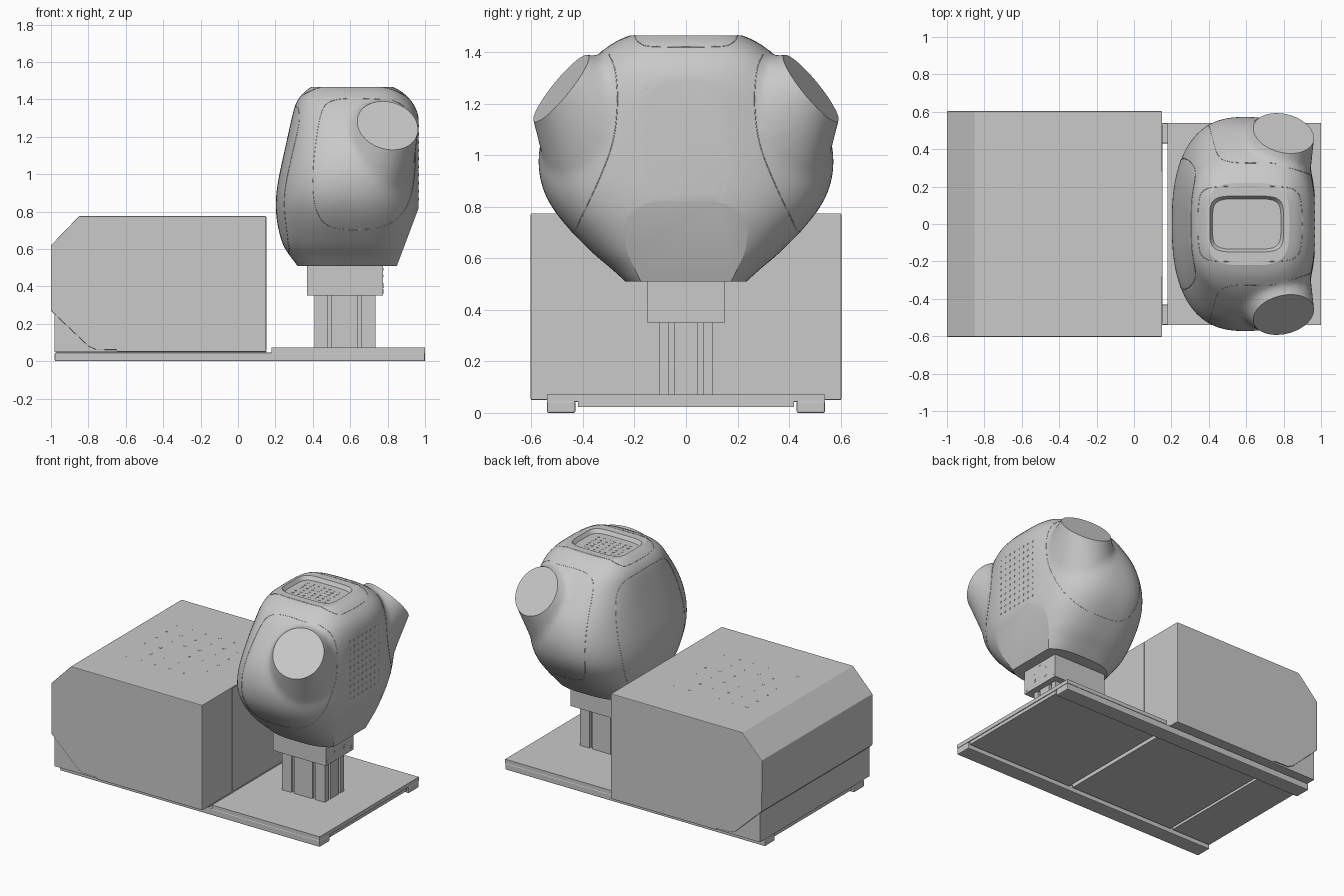
import bpy, bmesh, math
from mathutils import Vector, Matrix
from mathutils.bvhtree import BVHTree

cube = bpy.data.objects.get("Cube")
if cube:
    bpy.data.objects.remove(cube, do_unlink=True)

GREY = bpy.data.materials.new("plain grey")
GREY.use_nodes = True
GREY.diffuse_color = (.585, .585, .585, 1)
GREY.node_tree.nodes["Principled BSDF"].inputs["Base Color"].default_value = GREY.diffuse_color


def finish(name, bm, bevel=0.0):
    bmesh.ops.recalc_face_normals(bm, faces=bm.faces)
    me = bpy.data.meshes.new(name)
    bm.to_mesh(me)
    bm.free()
    me.materials.append(GREY)
    ob = bpy.data.objects.new(name, me)
    bpy.context.collection.objects.link(ob)
    if bevel:
        mod = ob.modifiers.new("edge", "BEVEL")
        mod.width, mod.segments = bevel, 2
    return ob


def add_box(bm, x0, x1, y0, y1, z0, z1):
    size = Matrix.Diagonal((x1 - x0, y1 - y0, z1 - z0, 1))
    mid = Matrix.Translation(((x0 + x1) / 2, (y0 + y1) / 2, (z0 + z1) / 2))
    bmesh.ops.create_cube(bm, size=1, matrix=mid @ size)


def box(name, *dims, bevel=0.0):
    bm = bmesh.new()
    add_box(bm, *dims)
    return finish(name, bm, bevel)


def loft(bm, rings):
    rows = [[bm.verts.new(p) for p in ring] for ring in rings]
    n = len(rows[0])
    for a, b in zip(rows, rows[1:]):
        for i in range(n):
            bm.faces.new((a[i], a[(i + 1) % n], b[(i + 1) % n], b[i]))
    bm.faces.new(rows[0])
    bm.faces.new(rows[-1])


def extrude_y(name, profile, half, bevel=0.0):
    bm = bmesh.new()
    loft(bm, [[Vector((x, s * half, z)) for x, z in profile] for s in (-1, 1)])
    return finish(name, bm, bevel)


def rounded_ring(x0, x1, half_y, z, power, n=64):
    pts = []
    for i in range(n):
        c, s = math.cos(math.tau * i / n), math.sin(math.tau * i / n)
        k = (abs(c) ** power + abs(s) ** power) ** (-1 / power)
        pts.append(Vector(((x0 + x1) / 2 + c * k * (x1 - x0) / 2, s * k * half_y, z)))
    return pts


def spline(pts, closed=False, steps=8):
    """Smooth path through points of any dimension."""
    ctrl = [Vector(p) for p in pts]
    n, path = len(ctrl), []
    for i in range(n if closed else n - 1):
        a, b, c, d = [ctrl[k % n] if closed else ctrl[min(max(k, 0), n - 1)] for k in range(i - 1, i + 3)]
        for j in range(steps):
            t = j / steps
            path.append((b * 2 + (c - a) * t + (a * 2 - b * 5 + c * 4 - d) * t ** 2
                         + (b * 3 - a - c * 3 + d) * t ** 3) / 2)
    return path if closed else path + [ctrl[-1]]


def bake(ob):
    deps = bpy.context.evaluated_depsgraph_get()
    me = bpy.data.meshes.new_from_object(ob.evaluated_get(deps))
    ob.modifiers.clear()
    ob.data = me


# Cabinet with chamfered rear, inner foot below the notch
extrude_y("cabinet", [(-1, .27), (-1, .62), (-.85, .775), (.15, .775), (.15, .05),
                      (-.65, .05), (-.65, .06), (-.76, .062), (-.8, .08)], .603, bevel=.004)
box("cabinet_inner_foot", -.98, -.55, -.595, .595, .05, .45)
box("cabinet_end_panel", .145, .153, -.28, .28, .06, .77)

# Base: rails, plates and under panels
for s, side in ((1, "left"), (-1, "right")):
    y0, y1 = sorted((s * .43, s * .54))
    box("rail_" + side, -.98, 1, y0, y1, 0, .046, bevel=.006)
box("base_sheet", -.97, .153, -.53, .53, .043, .056)
box("base_plate", .18, 1, -.54, .54, .045, .072)
for i, (a, b) in enumerate(((-.97, -.67), (-.65, .153), (.18, .995))):
    box("under_panel_%d" % i, a, b, -.42, .42, .022, .047)

# Slotted column and bracket
bm = bmesh.new()
add_box(bm, .43, .715, -.085, .085, .06, .36)
for x0, x1 in ((.41, .48), (.50, .64), (.66, .735)):
    for y0, y1 in ((-.105, -.066), (-.045, .045), (.066, .105)):
        add_box(bm, x0, x1, y0, y1, .06, .36)
finish("slotted_column", bm)
box("column_bracket", .37, .775, -.15, .15, .35, .52)

# Head shell: z, rear x, front x, half width, squareness
SECTIONS = [(.47, .34, .88, .19, 3), (.51, .318, .90, .235, 3), (.56, .28, .915, .29, 2.8),
            (.63, .237, .935, .372, 2.7), (.75, .208, .962, .485, 2.6), (.85, .202, .971, .548, 2.6),
            (.95, .212, .972, .572, 2.6), (1.05, .232, .972, .565, 2.6), (1.15, .254, .972, .53, 2.6),
            (1.25, .276, .971, .465, 2.7), (1.32, .292, .962, .41, 2.8), (1.37, .306, .942, .365, 3),
            (1.41, .328, .91, .32, 3.2), (1.445, .362, .87, .268, 3.5), (1.467, .393, .825, .215, 4),
            (1.50, .45, .77, .14, 4)]
bm = bmesh.new()
loft(bm, [rounded_ring(x0, x1, h, z, p) for z, x0, x1, h, p in spline(SECTIONS, steps=4)])

# Angled ports that widen into the shell
ports = []
for s in (1, -1):
    normal = Vector((.2, s * .76, .62)).normalized()
    outer, inner = Vector((.8, s * .485, 1.26)), Vector((.675, s * .265, 1.06))
    u = (Vector((1, 0, 0)) - normal * normal.x).normalized()
    v = normal.cross(u)
    rings = []
    for t in (-.3, 0, .5, 1):
        mid = outer + (inner - outer) * t
        ru, rv = .167 + .1 * t, .167 + .205 * t
        rings.append([mid + u * ru * math.cos(math.tau * i / 48) + v * rv * math.sin(math.tau * i / 48)
                      for i in range(48)])
    loft(bm, rings)
    ports.append((outer, normal))
head = finish("head_shell", bm)
mod = head.modifiers.new("blend", "REMESH")
mod.mode, mod.voxel_size = "VOXEL", .015
mod = head.modifiers.new("soften", "SMOOTH")
mod.factor, mod.iterations = .5, 14
bake(head)

# Flat cuts: ports, top, bottom, grille side and sloped lower facet
cuts = ports + [(Vector(co), Vector(no).normalized()) for co, no in (
    ((0, 0, 1.465), (0, 0, 1)), ((0, 0, .51), (0, 0, -1)),
    ((.966, 0, 0), (1, 0, 0)), ((.85, 0, .51), (.31, 0, -.116)))]
bm = bmesh.new()
bm.from_mesh(head.data)
for co, no in cuts:
    bmesh.ops.bisect_plane(bm, geom=bm.verts[:] + bm.edges[:] + bm.faces[:], dist=1e-5,
                           plane_co=co, plane_no=no, clear_outer=True)
    bmesh.ops.holes_fill(bm, edges=[e for e in bm.edges if e.is_boundary], sides=0)
bmesh.ops.recalc_face_normals(bm, faces=bm.faces)
bm.to_mesh(head.data)
bm.free()

# Recessed pocket on top with sloped rim
bm = bmesh.new()
loft(bm, [rounded_ring(.42 - d, .785 + d, .135 + d, z, 5) for d, z in ((0, 1.44), (.015, 1.465), (.015, 1.52))])
cutter = finish("pocket_cutter", bm)
cutter.hide_render = True
mod = head.modifiers.new("pocket", "BOOLEAN")
mod.operation, mod.solver, mod.object = "DIFFERENCE", "EXACT", cutter
bake(head)
bpy.data.objects.remove(cutter, do_unlink=True)
bpy.ops.object.select_all(action="DESELECT")
head.select_set(True)
bpy.context.view_layer.objects.active = head
bpy.ops.object.shade_smooth_by_angle(angle=math.radians(20))

tree = BVHTree.FromPolygons([v.co.copy() for v in head.data.vertices],
                            [tuple(p.vertices) for p in head.data.polygons])


def place(axis, sign, a, b):
    """Point on the head found by looking along one axis."""
    start = [a, b]
    start.insert(axis, 3 * sign)
    ray = Vector((0, 0, 0))
    ray[axis] = -sign
    return tree.ray_cast(Vector(start), ray)[0]


# Panel seams laid on the shell
def seam(name, axis, sign, pts, closed=False):
    path = [hit for hit in (place(axis, sign, q.x, q.y) for q in spline(pts, closed)) if hit]
    cu = bpy.data.curves.new(name, "CURVE")
    cu.dimensions, cu.bevel_depth, cu.bevel_resolution = "3D", .002, 0
    sp = cu.splines.new("POLY")
    sp.points.add(len(path) - 1)
    for pt, co in zip(sp.points, path):
        pt.co = (*co, 1)
    sp.use_cyclic_u = closed
    cu.materials.append(GREY)
    bpy.context.collection.objects.link(bpy.data.objects.new(name, cu))


def mirrored(half):
    return half + [(-a, b) for a, b in reversed(half)]


for s, side in ((1, "left"), (-1, "right")):
    seam("side_seam_" + side, 1, s, [(.76, 1.4), (.6, 1.405), (.5, 1.39), (.45, 1.34), (.42, 1.2),
                                     (.4, 1.0), (.41, .84), (.46, .74), (.56, .705), (.7, .705)])
    seam("grille_side_seam_" + side, 0, 1, [(s * a, b) for a, b in (
        (.3, 1.395), (.275, 1.33), (.266, 1.2), (.285, 1.05), (.34, .9), (.43, .71))])
seam("rear_panel_seam", 0, -1, mirrored([(.1, 1.365), (.23, 1.34), (.31, 1.23), (.35, 1.0), (.31, .78),
                                         (.2, .62), (.08, .58)]), True)
top_half = [(.345, .1), (.375, .18), (.48, .2), (.75, .2), (.86, .18), (.895, .1)]
seam("top_seam", 2, 1, top_half + [(x, -y) for x, y in reversed(top_half)], True)


# Vent and screw holes as thin discs
def dots(name, points, axis, radius):
    bm = bmesh.new()
    turn = Matrix.Rotation(math.pi / 2, 4, "Y") if axis == 0 else Matrix()
    for p in points:
        bmesh.ops.create_cone(bm, cap_ends=True, segments=12, radius1=radius, radius2=radius,
                              depth=.004, matrix=Matrix.Translation(p) @ turn)
    finish(name, bm)


grille = [place(0, 1, -.154 + .044 * i, .865 + .0437 * j) for i in range(8) for j in range(10)]
dots("grille_holes", grille, 0, .007)
pocket = [place(2, 1, .475 + .041 * i, -.08 + .033 * j) for i in range(7) for j in range(6)]
dots("pocket_holes", pocket, 2, .008)
dots("cabinet_vents", [(-.66 + .11 * i, -.275 + .11 * j, .774) for i in range(6) for j in range(6)], 2, .01)
for name, y, z, r in (("outer", .13, .375, .012), ("middle", .055, .405, .014),
                      ("upper", .055, .455, .006), ("top", 0, .492, .006)):
    dots("bracket_screws_" + name, [(.775, side * y, z) for side in ((1, -1) if y else (1,))], 0, r)
